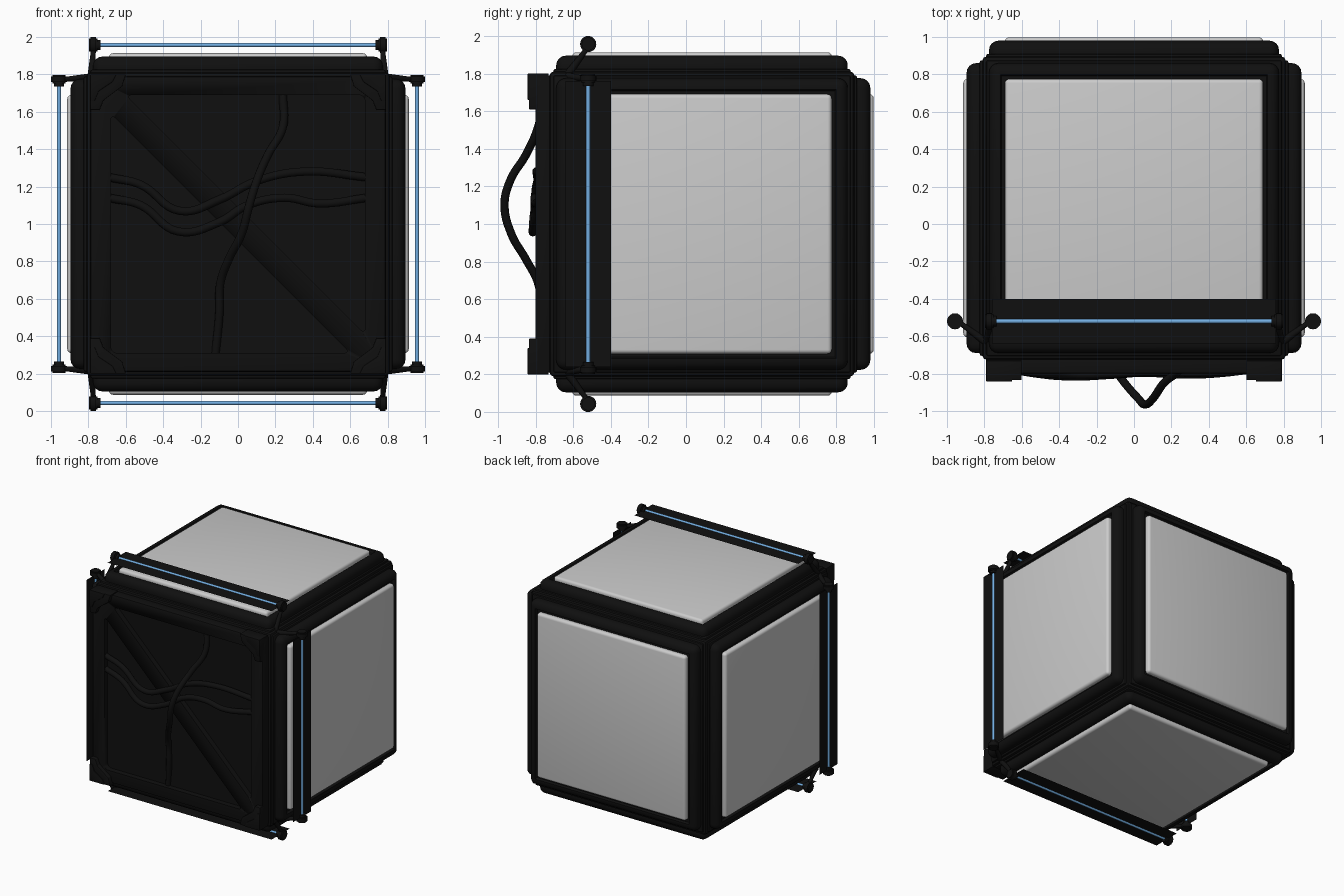
import bpy, bmesh, math
from mathutils import Matrix, Vector

if "Cube" in bpy.data.objects:
    bpy.data.objects.remove(bpy.data.objects["Cube"])

C = Vector((0, 0.085, 1.0))          # centre of the cube body


def material(name, rgb):
    m = bpy.data.materials.new(name)
    m.diffuse_color = (*rgb, 1)
    m.use_nodes = True
    m.node_tree.nodes["Principled BSDF"].inputs["Base Color"].default_value = m.diffuse_color
    return m


BLACK = material("matte black", (0.005, 0.005, 0.005))
WHITE = material("panel white", (0.6, 0.6, 0.6))
BLUE = material("light blue", (0.17, 0.42, 0.75))


def finish(bm, name, mat, bevel=0.0, segs=3, matrix=None):
    if bevel:
        bmesh.ops.bevel(bm, geom=bm.edges[:], offset=bevel, segments=segs,
                        profile=0.5, affect='EDGES')
    if matrix:
        bm.transform(matrix)
    bmesh.ops.recalc_face_normals(bm, faces=bm.faces[:])
    me = bpy.data.meshes.new(name)
    bm.to_mesh(me)
    bm.free()
    me.materials.append(mat)
    ob = bpy.data.objects.new(name, me)
    bpy.context.collection.objects.link(ob)
    smooth(ob)
    return ob


def smooth(ob):
    bpy.ops.object.select_all(action='DESELECT')
    ob.select_set(True)
    bpy.context.view_layer.objects.active = ob
    bpy.ops.object.shade_smooth_by_angle(angle=math.radians(35))


def box_mesh(lo, hi):
    bm = bmesh.new()
    lo, hi = Vector(lo), Vector(hi)
    bmesh.ops.create_cube(bm, size=1.0)
    for v in bm.verts:
        v.co = Vector([(lo[i] + hi[i]) / 2 + v.co[i] * (hi[i] - lo[i]) for i in range(3)])
    return bm


def box(name, lo, hi, mat, bevel=0.0, segs=3, matrix=None):
    return finish(box_mesh(lo, hi), name, mat, bevel, segs, matrix)


def rod(name, a, b, r, mat, r2=None, matrix=None, chamfer=0.0):
    a, b = Vector(a), Vector(b)
    bm = bmesh.new()
    bmesh.ops.create_cone(bm, cap_ends=True, segments=20, radius1=r,
                          radius2=r if r2 is None else r2, depth=(b - a).length)
    if chamfer:
        rims = [e for e in bm.edges if any(len(f.verts) > 4 for f in e.link_faces)]
        bmesh.ops.bevel(bm, geom=rims, offset=chamfer, segments=2, affect='EDGES')
    bm.transform(Matrix.Translation((a + b) / 2)
                 @ (b - a).to_track_quat('Z', 'Y').to_matrix().to_4x4())
    return finish(bm, name, mat, matrix=matrix)


def prism(name, pts, y0, y1, radius=0.0, bevel=0.0):
    """Extrude an x-z outline along y, with rounded corners."""
    bm = bmesh.new()
    face = bm.faces.new([bm.verts.new((x, y0, z)) for x, z in pts])
    if radius:
        bmesh.ops.bevel(bm, geom=bm.verts[:], offset=radius, segments=6,
                        profile=0.5, affect='VERTICES')
    face = bm.faces[:]
    res = bmesh.ops.extrude_face_region(bm, geom=face)
    for v in res['geom']:
        if isinstance(v, bmesh.types.BMVert):
            v.co.y = y1
    return finish(bm, name, BLACK, bevel, 2)


def cable(name, pts, r):
    cu = bpy.data.curves.new(name, 'CURVE')
    cu.dimensions = '3D'
    cu.bevel_depth, cu.bevel_resolution, cu.use_fill_caps = r, 4, True
    sp = cu.splines.new('BEZIER')
    sp.bezier_points.add(len(pts) - 1)
    sp.resolution_u = 8
    for p, co in zip(sp.bezier_points, pts):
        p.co = co
        p.handle_left_type = p.handle_right_type = 'AUTO'
    ob = bpy.data.objects.new(name, cu)
    bpy.context.collection.objects.link(ob)
    cu.materials.append(BLACK)
    bpy.ops.object.select_all(action='DESELECT')
    ob.select_set(True)
    bpy.context.view_layer.objects.active = ob
    bpy.ops.object.convert(target='MESH')
    smooth(bpy.context.object)


# central body
box("core", (-0.81, C.y - 0.81, 0.19), (0.81, C.y + 0.81, 1.81), BLACK, 0.02, 2)

# framed panels on four sides and the back
turns = [Matrix.Rotation(k * math.pi / 2, 4, 'Y') for k in range(4)]
names = ["top", "right", "bottom", "left", "back"]
for side, turn in zip(names, turns + [Matrix.Rotation(-math.pi / 2, 4, 'X')]):
    m = Matrix.Translation(C) @ turn
    bm = box_mesh((-0.775, -0.775, 0.77), (0.775, 0.775, 0.895))
    bmesh.ops.bevel(bm, geom=bm.edges[:], offset=0.05, segments=4, profile=0.5, affect='EDGES')
    outer = max(bm.faces, key=lambda f: f.calc_center_median().z)
    bmesh.ops.inset_region(bm, faces=[outer], thickness=0.015)
    bmesh.ops.inset_region(bm, faces=[outer], thickness=0.01, depth=-0.02)
    finish(bm, side + "_frame", BLACK, matrix=m)
    box(side + "_step", (-0.79, -0.79, 0.78), (0.79, 0.79, 0.825), BLACK, 0.01, 2, m)
    box(side + "_panel", (-0.69, -0.69, 0.8), (0.69, 0.69, 0.913), WHITE, 0.022, 4, m)

# front plate with two triangular recesses either side of a diagonal brace
plate = box("front_plate", (-0.79, -0.8, 0.21), (0.79, -0.70, 1.79), BLACK, 0.012, 2)
upper = [(-0.60, 1.69), (0.68, 1.69), (0.68, 0.41)]
for name, pts in (("upper", upper), ("lower", [(-x, 2 - z) for x, z in upper])):
    cutter = prism(name + "_recess_cutter", pts, -0.9, -0.755, radius=0.035)
    cutter.hide_render = True
    cutter.hide_viewport = True
    cut = plate.modifiers.new(name + "_recess", 'BOOLEAN')
    cut.object = cutter
    cut.solver = 'EXACT'

# corner brackets
for sx in (-1, 1):
    for sz in (-1, 1):
        for label, k, y in (("bracket", 0.0, -0.835), ("bracket_rib", 0.05, -0.842)):
            pts = [(0.79, 0.8), (0.6 + k, 0.8), (0.62 + k, 0.735 + k / 2),
                   (0.72 + k / 2, 0.66 + k), (0.74 + k / 2, 0.61 + k), (0.79, 0.61 + k)]
            prism("corner_" + label, [(sx * x, 1 + sz * z) for x, z in pts],
                  -0.73, y, bevel=0.004)

# cables across the front
cable("upright_cable", [(0.24, -0.75, 1.69), (0.24, -0.785, 1.52), (0.16, -0.85, 1.37),
                        (0.10, -0.935, 1.23), (0.06, -0.965, 1.10), (0.02, -0.93, 0.95),
                        (-0.05, -0.85, 0.81), (-0.095, -0.785, 0.68), (-0.10, -0.77, 0.52),
                        (-0.12, -0.75, 0.31)], 0.022)
cable("upper_cable", [(-0.69, -0.77, 1.25), (-0.52, -0.795, 1.21), (-0.31, -0.805, 1.07),
                      (-0.1, -0.80, 1.13), (0.1, -0.79, 1.23), (0.35, -0.795, 1.28),
                      (0.69, -0.77, 1.25)], 0.022)
cable("lower_cable", [(-0.69, -0.77, 1.14), (-0.52, -0.80, 1.10), (-0.32, -0.815, 0.96),
                      (-0.1, -0.805, 1.01), (0.05, -0.795, 1.10), (0.25, -0.805, 1.14),
                      (0.43, -0.80, 1.11), (0.69, -0.77, 1.14)], 0.022)

# light tubes with end caps, struts and a thin black backing on four sides
Y, H = -0.52, 0.957
for side, turn in zip(names, turns):
    m = Matrix.Translation((0, 0, 1)) @ turn
    rod(side + "_light_tube", (-0.75, Y, H), (0.75, Y, H), 0.011, BLUE, matrix=m)
    bm = bmesh.new()
    bm.faces.new([bm.verts.new(p) for p in ((-0.76, Y - 0.12, H), (0.76, Y - 0.12, H),
                                            (0.76, Y + 0.12, H), (-0.76, Y + 0.12, H))])
    finish(bm, side + "_light_backing", BLACK, matrix=m)
    for s in (-1, 1):
        rod(side + "_tube_cap", (s * 0.752, Y, H), (s * 0.797, Y, H), 0.043, BLACK,
            matrix=m, chamfer=0.008)
        rod(side + "_tube_collar", (s * 0.735, Y, H), (s * 0.76, Y, H), 0.028, BLACK, matrix=m)
        rod(side + "_strut", (s * 0.785, -0.64, 0.78), (s * 0.772, Y, H - 0.015),
            0.022, BLACK, 0.012, matrix=m)
